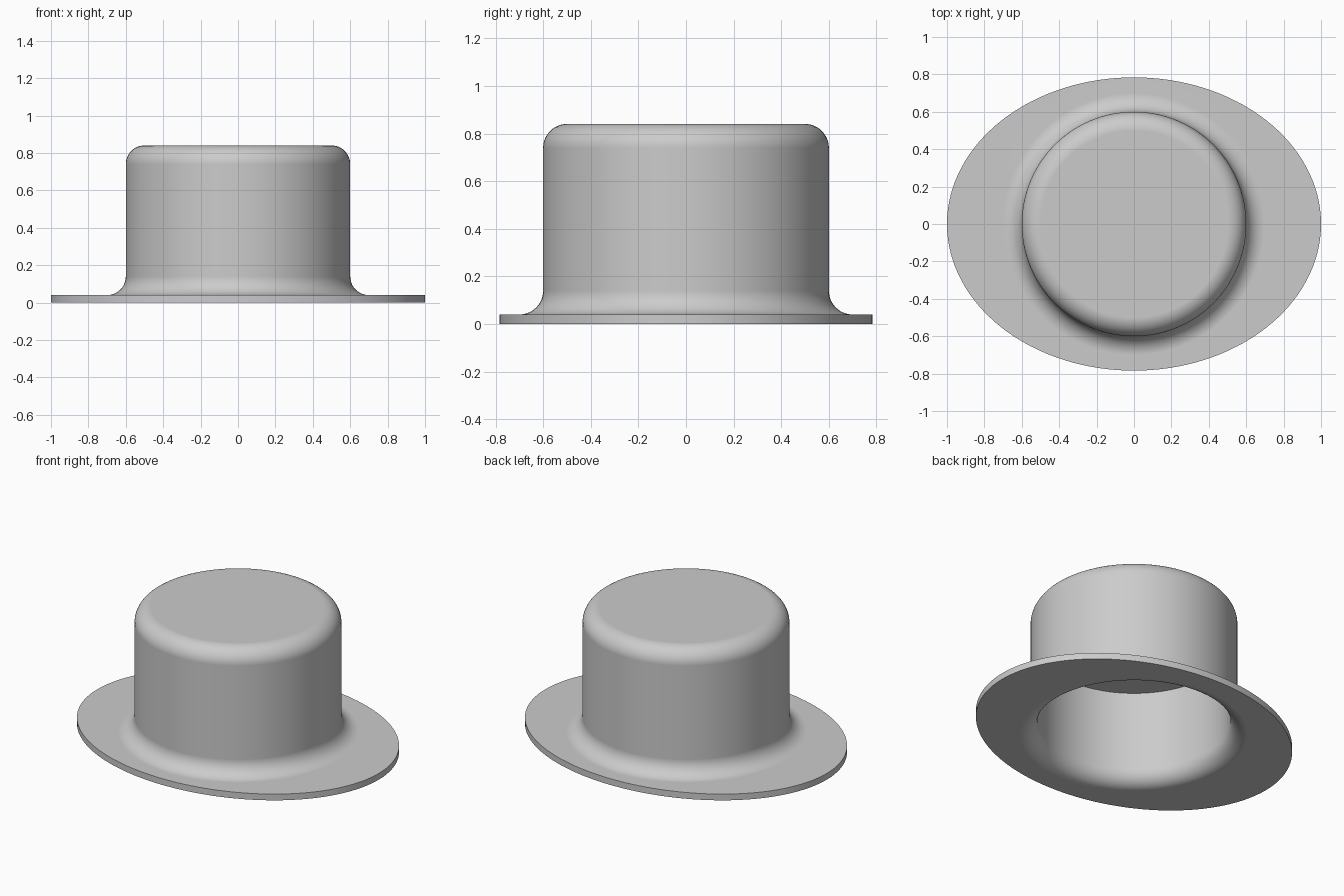
import bpy, bmesh
from math import sin, cos, pi, radians

cube = bpy.data.objects.get("Cube")
if cube:
    bpy.data.objects.remove(cube, do_unlink=True)

SEGMENTS = 128
ARC_STEPS = 12
BRIM_X, BRIM_Y, BRIM_TOP = 1.0, 0.784, 0.04
OUTER, INNER, FILLET = 0.6, 0.56, 0.1
CROWN_TOP, CEILING = 0.84, 0.6

felt = bpy.data.materials.new("Grey felt")
felt.use_nodes = True
felt.diffuse_color = (0.6, 0.6, 0.6, 1)
felt.node_tree.nodes["Principled BSDF"].inputs["Base Color"].default_value = felt.diffuse_color


def arc(radius, z, start, end):
    """Rings along a fillet centred at the given radius and height."""
    rings = []
    for i in range(ARC_STEPS + 1):
        a = radians(start + (end - start) * i / ARC_STEPS)
        r = radius + FILLET * cos(a)
        rings.append((r, r, z + FILLET * sin(a)))
    return rings


# Rings from the crown's flat top, over the brim, to the hollow's ceiling
rings = arc(OUTER - FILLET, CROWN_TOP - FILLET, 90, 0)
rings += arc(OUTER + FILLET, BRIM_TOP + FILLET, 180, 270)
rings += [(BRIM_X, BRIM_Y, BRIM_TOP), (BRIM_X, BRIM_Y, 0)]
rings += arc(INNER + FILLET, FILLET, 270, 180)
rings += [(INNER, INNER, CEILING)]

bm = bmesh.new()
loops = []
for rx, ry, z in rings:
    loops.append([bm.verts.new((rx * cos(2 * pi * i / SEGMENTS),
                                ry * sin(2 * pi * i / SEGMENTS), z))
                  for i in range(SEGMENTS)])
for upper, lower in zip(loops, loops[1:]):
    for i in range(SEGMENTS):
        j = (i + 1) % SEGMENTS
        bm.faces.new((upper[i], lower[i], lower[j], upper[j]))

# Flat crown top and flat ceiling inside
bm.faces.new(loops[0])
bm.faces.new(loops[-1][::-1])
bmesh.ops.recalc_face_normals(bm, faces=bm.faces)

mesh = bpy.data.meshes.new("hat")
bm.to_mesh(mesh)
bm.free()
mesh.materials.append(felt)
hat = bpy.data.objects.new("hat", mesh)
bpy.context.collection.objects.link(hat)

# Smooth fillets, sharp brim and ceiling edges, flat large faces
bpy.ops.object.select_all(action="DESELECT")
hat.select_set(True)
bpy.context.view_layer.objects.active = hat
bpy.ops.object.shade_smooth_by_angle(angle=radians(35))
weighted = hat.modifiers.new("Flat face normals", "WEIGHTED_NORMAL")
weighted.keep_sharp = True
